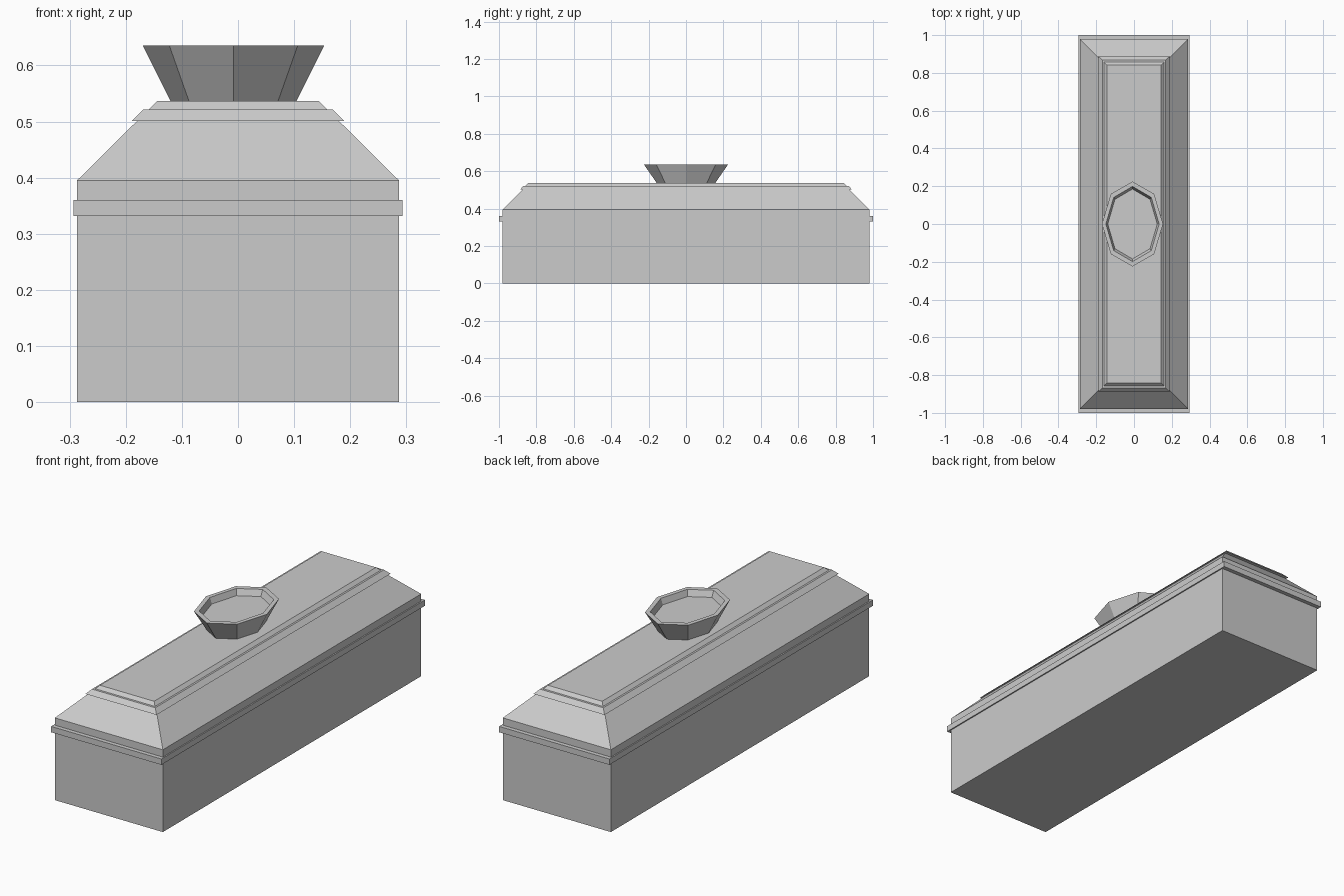
import bpy, bmesh, math

if "Cube" in bpy.data.objects:
    bpy.data.objects.remove(bpy.data.objects["Cube"])


def loft(name, rings):
    """Skin a list of equal-length point rings and cap both ends."""
    bm = bmesh.new()
    loops = [[bm.verts.new(p) for p in ring] for ring in rings]
    for a, b in zip(loops, loops[1:]):
        n = len(a)
        for i in range(n):
            j = (i + 1) % n
            bm.faces.new((a[i], a[j], b[j], b[i]))
    bm.faces.new(loops[0][::-1])
    bm.faces.new(loops[-1])
    bmesh.ops.recalc_face_normals(bm, faces=bm.faces)
    mesh = bpy.data.meshes.new(name)
    bm.to_mesh(mesh)
    bm.free()
    obj = bpy.data.objects.new(name, mesh)
    bpy.context.collection.objects.link(obj)
    return obj


def rect(x, y, z):
    return [(-x, -y, z), (x, -y, z), (x, y, z), (-x, y, z)]


def octagon(rx, ry, z, cx=-0.008):
    angles = [math.tau * i / 8 for i in range(8)]
    return [(cx + rx * math.cos(a), ry * math.sin(a), z) for a in angles]


# Chest with sloped lid, two overhanging steps and a flat top
loft("chest_and_lid", [rect(*r) for r in (
    (0.287, 0.98, 0.0),
    (0.287, 0.98, 0.395),
    (0.180, 0.873, 0.501),
    (0.189, 0.888, 0.501),
    (0.168, 0.868, 0.522),
    (0.159, 0.857, 0.522),
    (0.144, 0.842, 0.537),
)])

# Raised band around the chest
loft("rim_band", [rect(0.293, 1.0, 0.332), rect(0.293, 1.0, 0.36)])

# Eight-sided flared basin with a shallow recess
loft("basin", [octagon(*r) for r in (
    (0.112, 0.156, 0.536),
    (0.162, 0.225, 0.636),
    (0.141, 0.199, 0.636),
    (0.131, 0.185, 0.607),
)])
